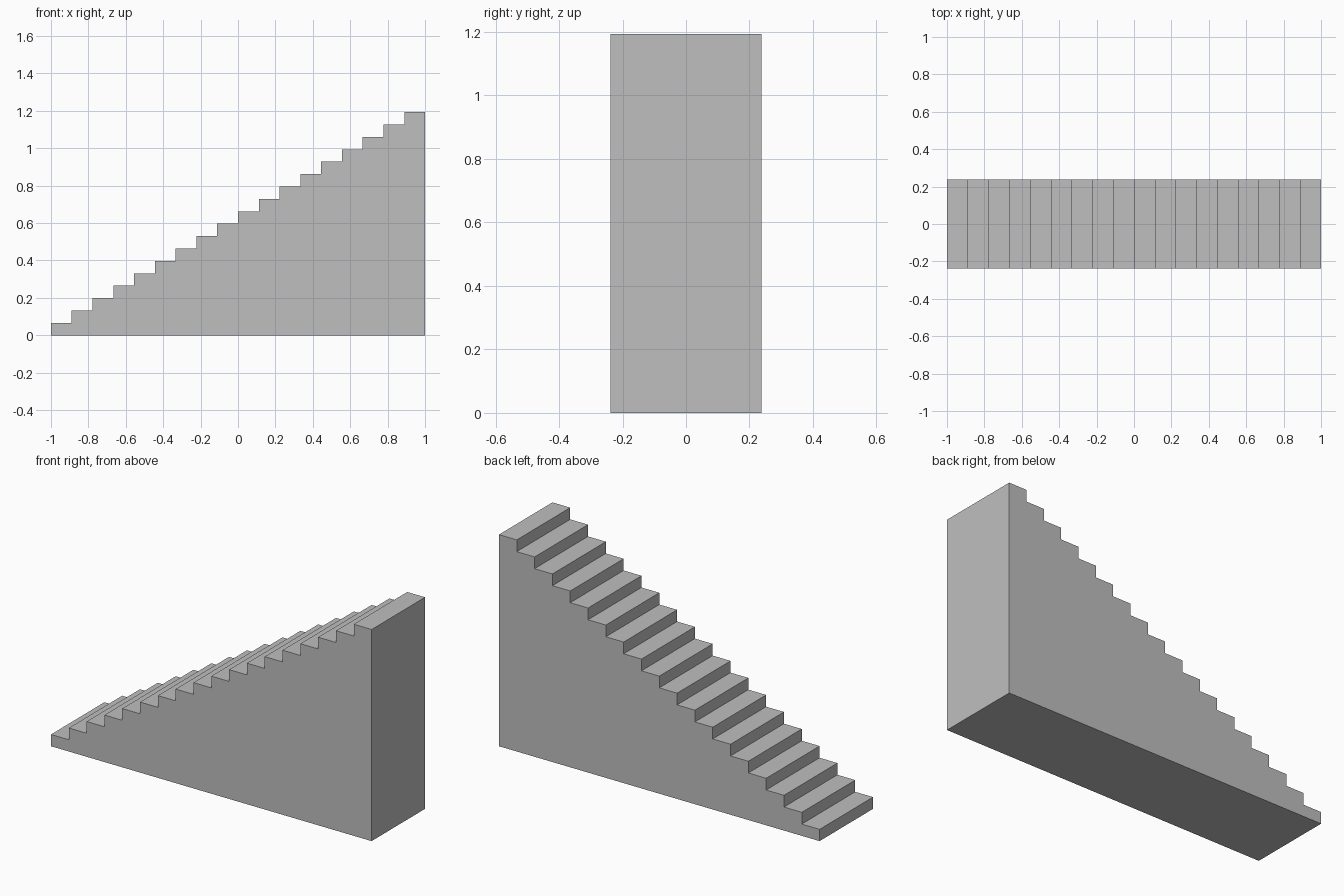
import bpy
import bmesh

if "Cube" in bpy.data.objects:
    bpy.data.objects.remove(bpy.data.objects["Cube"])

STEPS = 18
LENGTH, WIDTH, HEIGHT = 2.0, 0.476, 1.193
RUN, RISE = LENGTH / STEPS, HEIGHT / STEPS

# Stepped side profile, climbing towards +x
profile = [(LENGTH / 2, 0), (-LENGTH / 2, 0)]
for i in range(STEPS):
    x = -LENGTH / 2 + i * RUN
    z = (i + 1) * RISE
    profile += [(x, z), (x + RUN, z)]

# Solid staircase: extrude the profile across its width
bm = bmesh.new()
side = bm.faces.new([bm.verts.new((x, -WIDTH / 2, z)) for x, z in profile])
extruded = bmesh.ops.extrude_face_region(bm, geom=[side], use_keep_orig=True)
new_verts = [g for g in extruded["geom"] if isinstance(g, bmesh.types.BMVert)]
bmesh.ops.translate(bm, verts=new_verts, vec=(0, WIDTH, 0))
bmesh.ops.recalc_face_normals(bm, faces=bm.faces)

mesh = bpy.data.meshes.new("staircase")
bm.to_mesh(mesh)
bm.free()
staircase = bpy.data.objects.new("staircase", mesh)
bpy.context.collection.objects.link(staircase)

# Plain grey finish
grey = bpy.data.materials.new("light_grey")
grey.diffuse_color = (0.52, 0.52, 0.52, 1)
grey.use_nodes = True
grey.node_tree.nodes["Principled BSDF"].inputs["Base Color"].default_value = grey.diffuse_color
mesh.materials.append(grey)
